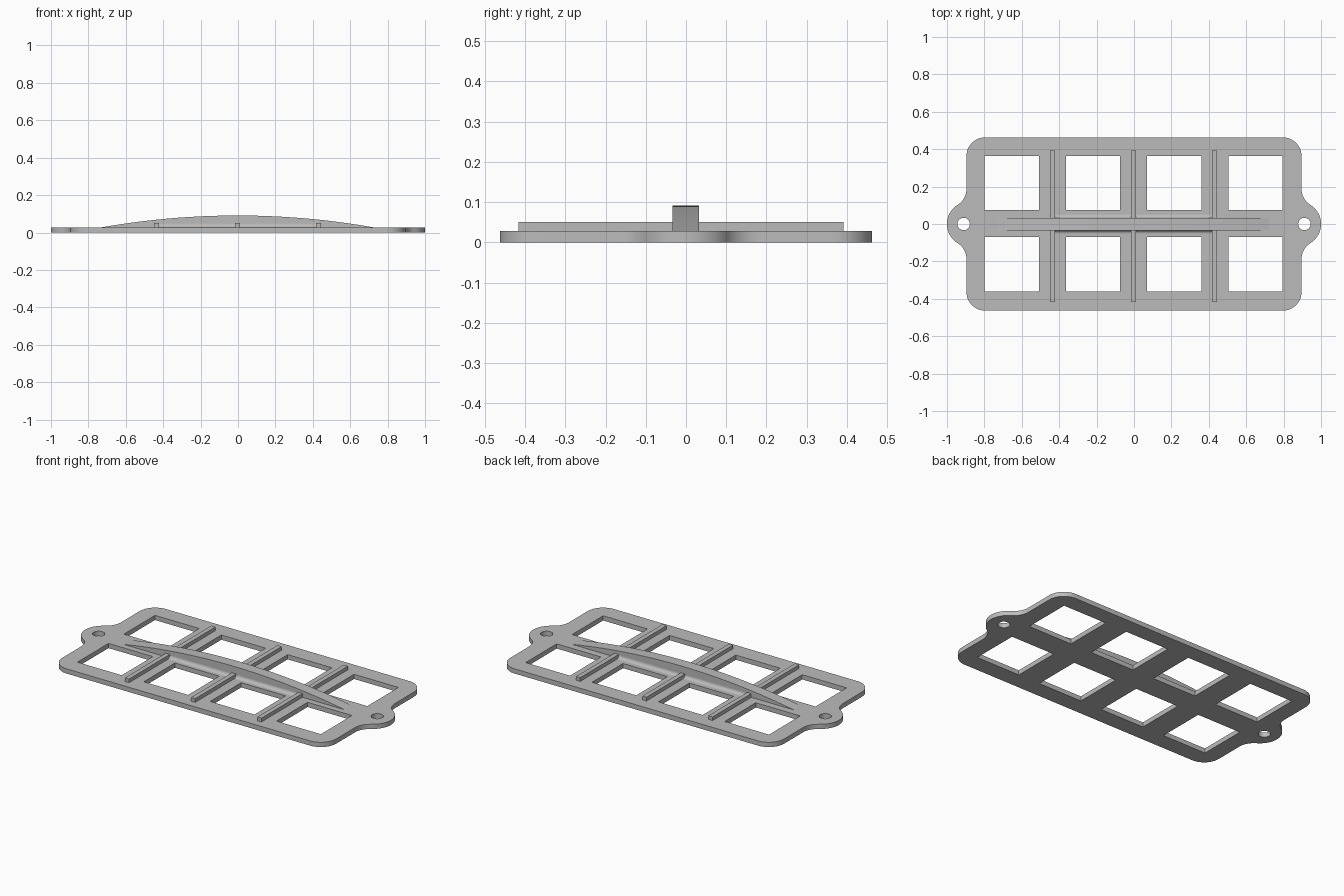
import bpy
import bmesh
from math import sin, cos, pi, sqrt, atan2

cube = bpy.data.objects.get("Cube")
if cube:
    bpy.data.objects.remove(cube, do_unlink=True)

T = 0.028                 # plate thickness
SX, SY = -0.002, 0.002    # slight offset of windows and ribs
BEAM_Y = (-0.034, 0.032)

grey = bpy.data.materials.new("plain grey")
grey.use_nodes = True
COLOUR = (0.5, 0.5, 0.5, 1)
grey.diffuse_color = COLOUR
grey.node_tree.nodes["Principled BSDF"].inputs["Base Color"].default_value = COLOUR


def arc(cx, cy, r, a0, a1, n=12):
    return [(cx + r * cos(a0 + (a1 - a0) * i / n),
             cy + r * sin(a0 + (a1 - a0) * i / n)) for i in range(n + 1)]


def finish(name, bm):
    bmesh.ops.remove_doubles(bm, verts=bm.verts, dist=1e-5)
    bmesh.ops.recalc_face_normals(bm, faces=bm.faces)
    mesh = bpy.data.meshes.new(name)
    bm.to_mesh(mesh)
    bm.free()
    mesh.materials.append(grey)
    ob = bpy.data.objects.new(name, mesh)
    bpy.context.collection.objects.link(ob)
    bpy.ops.object.select_all(action='DESELECT')
    ob.select_set(True)
    bpy.context.view_layer.objects.active = ob
    bpy.ops.object.shade_smooth_by_angle(angle=pi / 6)
    return ob


def prism(name, profile, place, start, end):
    """Extrude a 2D profile; place(u, v, w) turns it into 3D."""
    bm = bmesh.new()
    a, b = [[bm.verts.new(place(u, v, w)) for u, v in profile] for w in (start, end)]
    bm.faces.new(a)
    bm.faces.new(b)
    n = len(profile)
    for i in range(n):
        j = (i + 1) % n
        bm.faces.new((a[i], a[j], b[j], b[i]))
    return finish(name, bm)


# Plate outline: rounded rectangle with a filleted ear at each end
BX, BY, CORNER = 0.896, 0.463, 0.1
EAR_R, FIL_R = 0.12, 0.1
EAR_X = 1 - EAR_R
fx = BX + FIL_R
fy = sqrt((EAR_R + FIL_R) ** 2 - (fx - EAR_X) ** 2)
turn = atan2(fy, fx - EAR_X)
right_end = (arc(BX - CORNER, -BY + CORNER, CORNER, -pi / 2, 0)
             + arc(fx, -fy, FIL_R, pi, pi - turn)
             + arc(EAR_X, 0, EAR_R, -turn, turn, 20)
             + arc(fx, fy, FIL_R, pi + turn, pi)
             + arc(BX - CORNER, BY - CORNER, CORNER, 0, pi / 2))
loops = [right_end + [(-x, -y) for x, y in right_end]]

# Screw holes and eight square windows
for side in (-1, 1):
    loops.append(arc(side * 0.911, 0, 0.033, 0, 2 * pi, 32)[:-1])
H = 0.145
for cx in (-0.651, -0.217, 0.217, 0.651):
    for cy in (-0.217, 0.217):
        x, y = cx + SX, cy + SY
        loops.append([(x - H, y - H), (x + H, y - H), (x + H, y + H), (x - H, y + H)])

curve = bpy.data.curves.new("plate_outline", 'CURVE')
curve.dimensions = '2D'
curve.fill_mode = 'BOTH'
curve.extrude = T / 2
for loop in loops:
    spline = curve.splines.new('POLY')
    spline.points.add(len(loop) - 1)
    spline.use_cyclic_u = True
    for point, (x, y) in zip(spline.points, loop):
        point.co = (x, y, 0, 1)
temp = bpy.data.objects.new("plate_outline", curve)
bpy.context.collection.objects.link(temp)
flat = bpy.data.meshes.new_from_object(temp)
bm = bmesh.new()
bm.from_mesh(flat)
bmesh.ops.translate(bm, verts=bm.verts, vec=(0, 0, T / 2))
bpy.data.objects.remove(temp, do_unlink=True)
bpy.data.curves.remove(curve)
bpy.data.meshes.remove(flat)
finish("plate", bm)

# Cross ribs
RIB_W, RIB_TOP, BASE = 0.027, 0.05, 0.02
ribs_x = [k * 0.433 + SX for k in (-1, 0, 1)]
rib_profile = [(-RIB_W / 2, BASE), (RIB_W / 2, BASE),
               (RIB_W / 2, RIB_TOP), (-RIB_W / 2, RIB_TOP)]
for name, rx in zip(("right_rib", "middle_rib", "left_rib"), ribs_x):
    prism(name, rib_profile, lambda u, v, w: (rx + u, w, v), -0.416, 0.392)

# Arched spine along the length
HALF, RISE = 0.725, 0.063
radius = (HALF ** 2 + RISE ** 2) / (2 * RISE)
sweep = atan2(HALF, radius - RISE)
top = arc(SX, T + RISE - radius, radius, pi / 2 - sweep, pi / 2 + sweep, 40)
spine = [(SX + HALF, BASE)] + top + [(SX - HALF, BASE)]
prism("arched_spine", spine, lambda u, v, w: (u, w, v), *BEAM_Y)

# Hollow fillets where the spine meets the plate between the ribs
F = 0.019
cove = [(-0.005, T - 0.005), (F, T - 0.005)] + arc(F, T + F, F, -pi / 2, -pi, 8) + [(-0.005, T + F)]
for word, edge, sign in (("front", BEAM_Y[0], -1), ("back", BEAM_Y[1], 1)):
    for hand, x0, x1 in (("right", *ribs_x[:2]), ("left", *ribs_x[1:])):
        prism(f"{word}_{hand}_fillet", cove,
              lambda u, v, w: (w, edge + sign * u, v), x0, x1)
